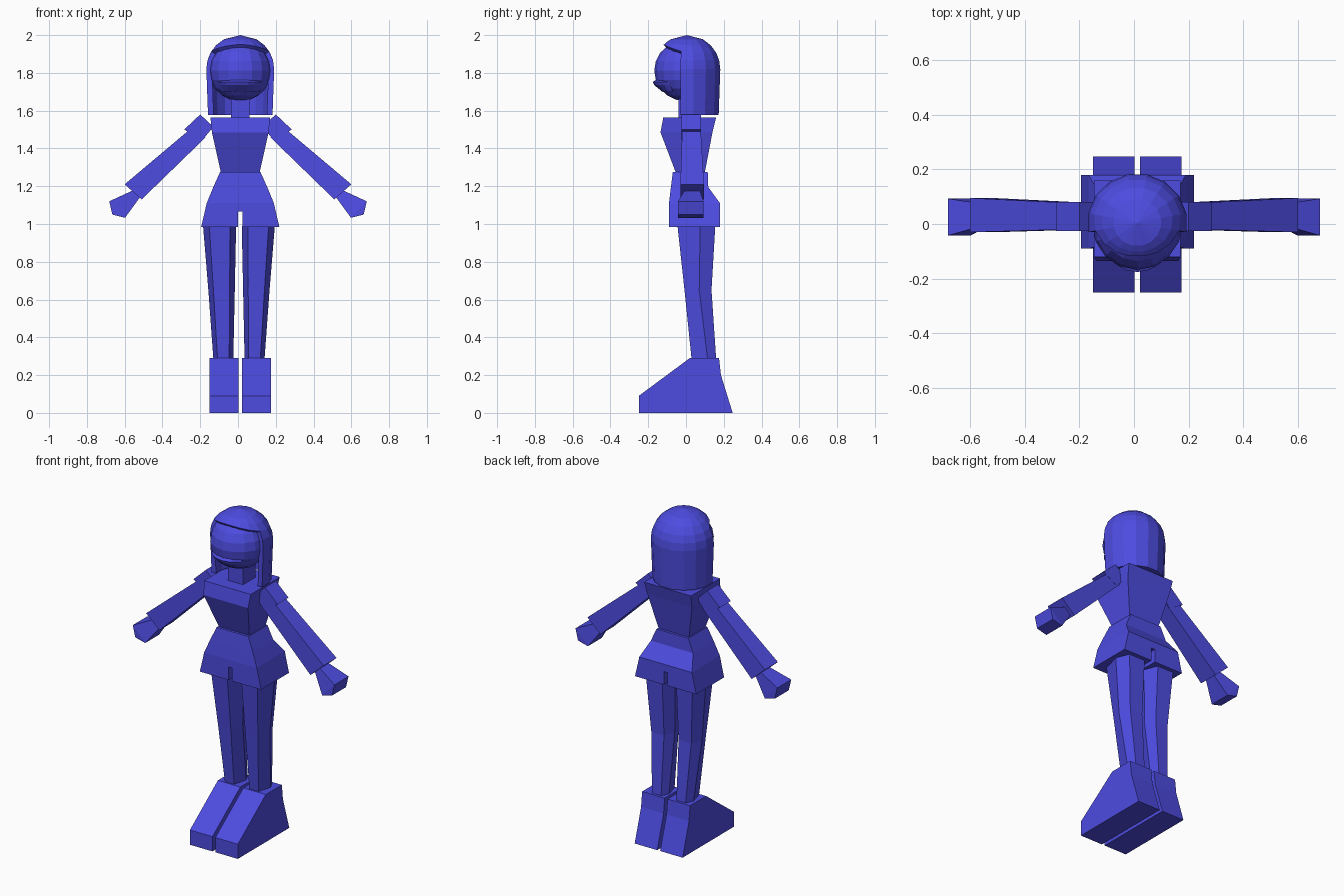
import bpy
import bmesh
from math import sin, cos, radians, sqrt, pi

cube = bpy.data.objects.get("Cube")
if cube:
    bpy.data.objects.remove(cube, do_unlink=True)

BLUE = (0.075, 0.072, 0.75, 1.0)
mat = bpy.data.materials.new("violet_blue")
mat.use_nodes = True
mat.diffuse_color = BLUE
mat.node_tree.nodes["Principled BSDF"].inputs["Base Color"].default_value = BLUE

CX = 0.012  # centre line of the body


def finish(name, bm):
    bmesh.ops.remove_doubles(bm, verts=bm.verts, dist=0.0005)
    bmesh.ops.recalc_face_normals(bm, faces=bm.faces)
    mesh = bpy.data.meshes.new(name)
    bm.to_mesh(mesh)
    bm.free()
    mesh.materials.append(mat)
    obj = bpy.data.objects.new(name, mesh)
    bpy.context.collection.objects.link(obj)
    return obj


def loft(name, rings):
    """Skin a list of equal rings and cap both ends."""
    bm = bmesh.new()
    loops = [[bm.verts.new(p) for p in ring] for ring in rings]
    n = len(loops[0])
    for a, b in zip(loops, loops[1:]):
        for i in range(n):
            j = (i + 1) % n
            bm.faces.new((a[i], a[j], b[j], b[i]))
    bm.faces.new(loops[0])
    bm.faces.new(loops[-1])
    return finish(name, bm)


def rect(x0, x1, y0, y1, z):
    return [(x0, y0, z), (x1, y0, z), (x1, y1, z), (x0, y1, z)]


def slab(side, a, b, y0, y1):
    """Ring across a limb, from point a to point b in the x-z plane."""
    return [(side * x, y, z) for (x, z), y in ((a, y0), (b, y0), (b, y1), (a, y1))]


# Torso and neck
loft("torso", [rect(CX - w, CX + w, y0, y1, z) for w, y0, y1, z in (
    (0.103, -0.055, 0.10, 1.275),
    (0.15, -0.135, 0.14, 1.485),
    (0.158, -0.12, 0.16, 1.565))])
loft("neck", [rect(CX - 0.05, CX + 0.05, -0.04, 0.08, z) for z in (1.54, 1.70)])

# Skirt, split by a narrow slit at the hem
loft("skirt", [rect(CX - w, CX + w, y0, y1, z) for w, y0, y1, z in (
    (0.107, -0.07, 0.115, 1.275),
    (0.143, -0.08, 0.118, 1.195),
    (0.178, -0.09, 0.18, 1.11),
    (0.188, -0.09, 0.18, 1.065))])

for side, label in ((1, "left"), (-1, "right")):
    loft(label + "_skirt_hem", [
        [(CX + side * x, y, z) for x, y in
         ((0.012, -0.09), (w, -0.09), (w, 0.18), (0.012, 0.18))]
        for w, z in ((0.188, 1.065), (0.207, 0.985))])

    # Six-sided legs, widest at the middle of their depth
    rings = []
    for z, xi, xo, inset, yf, ym, yb in (
            (0.99, 0.015, 0.19, 0.033, -0.045, 0.075, 0.155),
            (0.65, 0.022, 0.162, 0.027, -0.008, 0.07, 0.135),
            (0.28, 0.03, 0.135, 0.022, 0.03, 0.115, 0.16)):
        rings.append([(0.005 + side * x, y, z) for x, y in (
            (xi + inset, yf), (xo - inset, yf), (xo, ym),
            (xo - inset, yb), (xi + inset, yb), (xi, ym))])
    loft(label + "_leg", rings)

    # Boots, a side profile pulled across the width
    profile = [(-0.25, 0), (-0.25, 0.09), (0.02, 0.29),
               (0.175, 0.29), (0.185, 0.2), (0.247, 0)]
    loft(label + "_boot", [[(CX + side * x, y, z) for y, z in profile]
                           for x in (0.01, 0.162)])

    # Sleeve, arm and hand
    loft(label + "_sleeve", [
        slab(side, (0.2, 1.58), (0.13, 1.515), -0.025, 0.08),
        slab(side, (0.285, 1.5), (0.19, 1.443), -0.025, 0.08)])
    loft(label + "_arm", [
        slab(side, (0.25, 1.505), (0.17, 1.46), -0.02, 0.078),
        slab(side, (0.6, 1.21), (0.51, 1.13), -0.03, 0.095)])
    loft(label + "_hand", [
        slab(side, (0.53, 1.19), (0.52, 1.14), 0.0, 0.07),
        slab(side, (0.682, 1.12), (0.598, 1.033), -0.042, 0.093),
        slab(side, (0.665, 1.05), (0.665, 1.05), -0.042, 0.093)])

# Head
bm = bmesh.new()
bmesh.ops.create_uvsphere(bm, u_segments=16, v_segments=10, radius=1)
for v in bm.verts:
    v.co = (CX + v.co.x * 0.165, v.co.y * 0.168, 1.812 + v.co.z * 0.162)
finish("head", bm)

# Lip, a wedge that swells out at the front of the face
rings = []
for i in range(9):
    t = i / 8
    ang = radians(-145 + 110 * t)
    out = 0.15 + 0.026 * sin(pi * t)
    rings.append([(CX + r * cos(ang), r * sin(ang), z) for r, z in (
        (0.13, 1.78), (out, 1.752), (out - 0.008, 1.735), (0.125, 1.70))])
loft("lip", rings)

# Hair: a domed cap open at the face, with a straight curtain behind
N = 16
bm = bmesh.new()
levels = [(-0.243, 0), (-0.12, 0), (0, 0), (0.045, 0),
          (0.085, 0.045), (0.125, 0.02), (0.158, 0)]
grid = []
for h, lift in levels:
    row = []
    for k in range(N):
        a = radians(11.25 - 22.5 + 360 / N * k)
        hh = h + lift * max(0, -sin(a))
        r = sqrt(1 - (hh / 0.18) ** 2) if hh > 0 else 1 + 0.2 * hh
        row.append(bm.verts.new((CX + 0.183 * r * cos(a),
                                 0.005 + 0.18 * r * sin(a), 1.82 + hh)))
    grid.append(row)
for i, (low, high) in enumerate(zip(grid, grid[1:])):
    for k in range(N):
        if i >= 4 or k < N // 2 + 1:
            j = (k + 1) % N
            bm.faces.new((low[k], low[j], high[j], high[k]))
tip = bm.verts.new((CX, 0.005, 2.0))
for k in range(N):
    bm.faces.new((grid[-1][k], grid[-1][(k + 1) % N], tip))
bmesh.ops.delete(bm, geom=[v for v in bm.verts if not v.link_faces], context='VERTS')
hair = finish("hair", bm)
shell = hair.modifiers.new("thickness", 'SOLIDIFY')
shell.thickness = 0.03
shell.offset = -1
